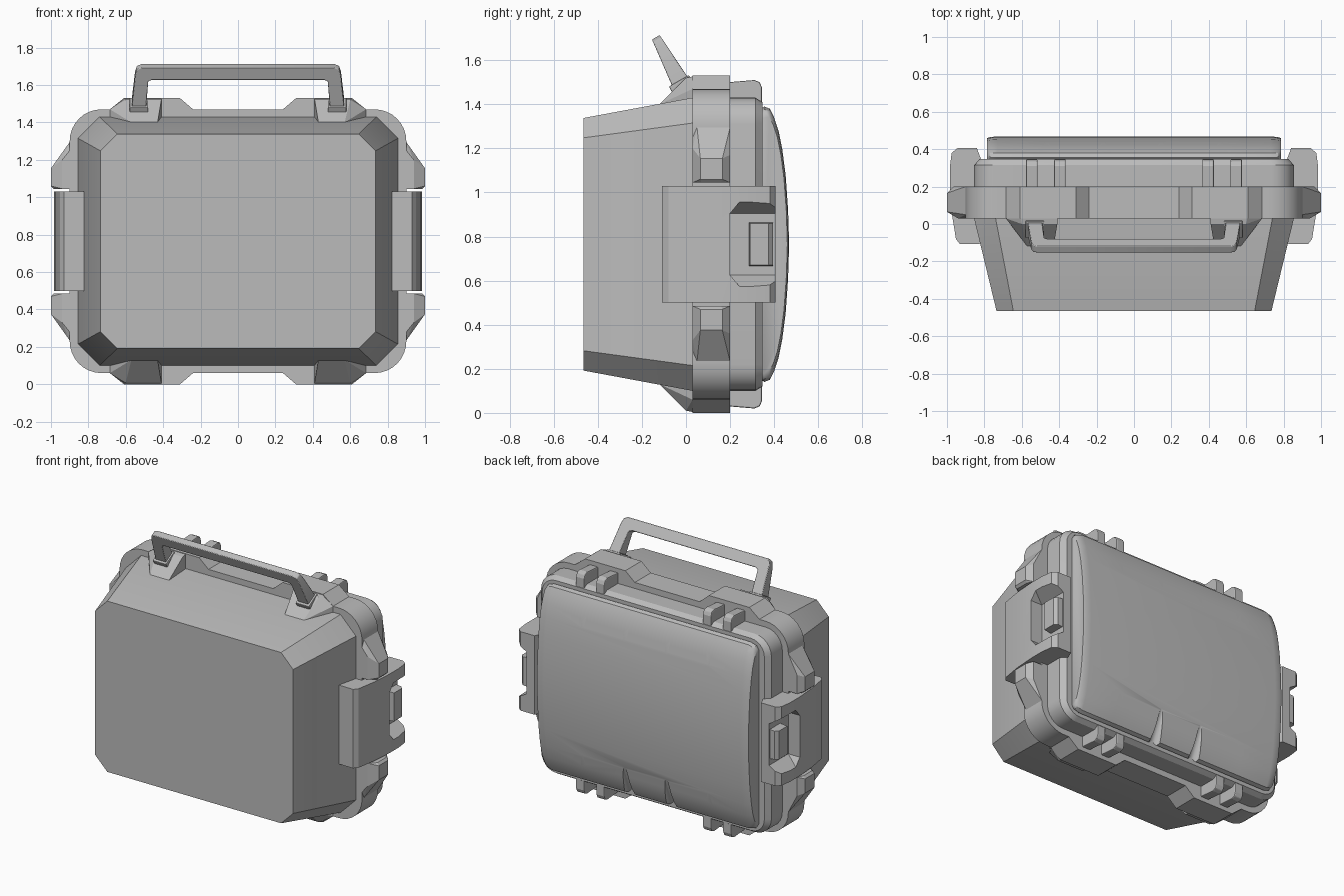
import bpy, bmesh, math
from mathutils import Vector, Matrix

cube = bpy.data.objects.get("Cube")
if cube:
    bpy.data.objects.remove(cube, do_unlink=True)

MID = 0.765  # height of the case's middle

grey = bpy.data.materials.new("matte grey")
grey.use_nodes = True
COLOUR = (0.5, 0.5, 0.5, 1)
grey.diffuse_color = COLOUR
grey.node_tree.nodes["Principled BSDF"].inputs["Base Color"].default_value = COLOUR


def finish(bm, name, bevel=0, segments=2, angle=30):
    bmesh.ops.recalc_face_normals(bm, faces=bm.faces)
    mesh = bpy.data.meshes.new(name)
    bm.to_mesh(mesh)
    bm.free()
    ob = bpy.data.objects.new(name, mesh)
    bpy.context.collection.objects.link(ob)
    mesh.materials.append(grey)
    if bevel:
        mod = ob.modifiers.new("edge rounding", 'BEVEL')
        mod.width, mod.segments, mod.limit_method = bevel, segments, 'ANGLE'
        mod.angle_limit = math.radians(angle)
    return ob


def smooth(ob, degrees=35):
    bpy.ops.object.select_all(action='DESELECT')
    ob.select_set(True)
    bpy.context.view_layer.objects.active = ob
    bpy.ops.object.shade_smooth_by_angle(angle=math.radians(degrees))


def loft(name, rings, **kw):
    """Skin a closed solid through rings of equal length."""
    bm = bmesh.new()
    loops = [[bm.verts.new(p) for p in ring] for ring in rings]
    n = len(loops[0])
    for a, b in zip(loops, loops[1:]):
        for i in range(n):
            j = (i + 1) % n
            bm.faces.new((a[i], a[j], b[j], b[i]))
    bm.faces.new(loops[0])
    bm.faces.new(loops[-1])
    return finish(bm, name, **kw)


def hull(name, points, mx=1, mz=1, **kw):
    """Convex solid, optionally mirrored across the middle in x or z."""
    bm = bmesh.new()
    for x, y, z in points:
        bm.verts.new((x * mx, y, MID + (z - MID) * mz))
    found = bmesh.ops.convex_hull(bm, input=bm.verts)
    spare = [g for g in found["geom_interior"] if isinstance(g, bmesh.types.BMVert)]
    if spare:
        bmesh.ops.delete(bm, geom=spare, context='VERTS')
    bmesh.ops.dissolve_limit(bm, angle_limit=0.02, verts=bm.verts, edges=bm.edges)
    return finish(bm, name, **kw)


def carve(ob, cutters):
    for cutter in cutters:
        cutter.hide_render = True
        mod = ob.modifiers.new("carve", 'BOOLEAN')
        mod.object, mod.solver = cutter, 'EXACT'
    bpy.context.view_layer.objects.active = ob
    for mod in list(ob.modifiers):
        bpy.ops.object.modifier_apply(modifier=mod.name)
    for cutter in cutters:
        bpy.data.objects.remove(cutter, do_unlink=True)


def mirrored(quarter):
    """Full outline from a quarter that runs from the top to the side."""
    right = quarter + [(x, -z) for x, z in reversed(quarter)]
    return right + [(-x, z) for x, z in reversed(right)]


def arc(cx, cz, r, steps):
    return [(cx + r * math.sin(a), cz + r * math.cos(a))
            for a in (math.pi / 2 * i / steps for i in range(steps + 1))]


def at_depth(outline, y):
    return [(x, y, MID + z) for x, z in outline]


def rounded(w, h, r, y, steps=6):
    return at_depth(mirrored(arc(w - r, h - r, r, steps)), y)


# Tapered shell with cut corners
smooth(loft("body_shell", [rounded(0.735, 0.573, 0.09, -0.465, 1),
                           rounded(0.855, 0.665, 0.115, 0.03, 1),
                           rounded(0.855, 0.665, 0.115, 0.1, 1)]), 20)

# Flange with raised feet along the top and bottom
flange = mirrored([(0.24, 0.705), (0.31, 0.765), (0.61, 0.765), (0.685, 0.705)]
                  + arc(0.73, 0.535, 0.17, 8))
smooth(loft("rim_flange", [at_depth(flange, 0.03), at_depth(flange, 0.2)]))

# Lid frame, stepped in at the back
smooth(loft("lid_frame", [rounded(0.855, 0.665, 0.12, 0.15),
                          rounded(0.855, 0.665, 0.12, 0.315),
                          rounded(0.825, 0.645, 0.1, 0.347)]), 30)

# Domed lid panel with pinched grooves at its upper and lower edges
half = [(0.33, 0.605), (0.355, 0.625), (0.38, 0.615), (0.4, 0.575), (0.42, 0.515),
        (0.437, 0.43), (0.452, 0.315), (0.463, 0.16)]
dome = half + [(0.468, 0)] + [(y, -z) for y, z in reversed(half)]
ends = [(-0.785, 0.94), (-0.77, 0.98), (-0.73, 1), (0.73, 1), (0.77, 0.98), (0.785, 0.94)]
panel = loft("lid_panel", [[(x, 0.33 + (y - 0.33) * s, MID + z * s) for y, z in dome]
                           for x, s in ends])
cutters = []
for x in (-0.47, -0.16, 0.15, 0.465):
    for side in (1, -1):
        base = Vector((x, 0.37, MID + 0.65 * side))
        tip = Vector((x, 0.468, MID + 0.36 * side))
        axis = tip - base
        bm = bmesh.new()
        bmesh.ops.create_cone(bm, cap_ends=True, segments=12, radius1=0.042,
                              radius2=0.001, depth=axis.length)
        turn = axis.to_track_quat('Z', 'Y').to_matrix().to_4x4()
        bm.transform(Matrix.Translation((base + tip) / 2) @ turn)
        cutters.append(finish(bm, "groove_cutter"))
carve(panel, cutters)
smooth(panel, 40)

# Hinge lugs in pairs, top and bottom
lug = [(0.19, 1.38), (0.19, 1.5), (0.31, 1.51), (0.335, 1.5), (0.345, 1.475), (0.345, 1.38)]
for mx, side in ((1, "left"), (-1, "right")):
    for mz, level in ((1, "upper"), (-1, "lower")):
        for x, place in ((0.365, "inner"), (0.515, "outer")):
            hull(f"{level}_{side}_{place}_lug",
                 [(px, y, z) for px in (x, x + 0.062) for y, z in lug],
                 mx, mz, bevel=0.006)

        # Corner guard beside the latch
        hull(f"{level}_{side}_corner_guard",
             [(0.86, 0.03, 1.3), (0.86, 0.2, 1.3), (0.9, 0.05, 1.295), (0.9, 0.2, 1.295),
              (0.86, 0.03, 1.045), (0.86, 0.2, 1.045), (0.94, 0.03, 1.2),
              (0.94, 0.03, 1.045), (0.965, 0.2, 1.17), (0.965, 0.2, 1.045),
              (1, 0.065, 1.155), (1, 0.165, 1.155), (1, 0.065, 1.06), (1, 0.165, 1.06),
              (0.985, 0.07, 1.045), (0.985, 0.16, 1.045)], mx, mz)

        # Wedge bracket in front of the flange
        hull(f"{level}_{side}_bracket",
             [(0.41, 0.05, 1.53), (0.61, 0.05, 1.53), (0.41, 0.0, 1.52),
              (0.6, 0.0, 1.52), (0.685, 0.03, 1.47), (0.685, 0.03, 1.4),
              (0.43, -0.12, 1.4), (0.57, -0.12, 1.4), (0.41, 0.03, 1.38),
              (0.5, 0.0, 1.36)], mx, mz)

    # Side latch with a flared recess open to the back
    plan = [(0.8, -0.105), (0.93, -0.108), (0.952, -0.08), (0.975, 0.06), (0.985, 0.2),
            (0.985, 0.3), (0.975, 0.38), (0.945, 0.405), (0.84, 0.405), (0.8, 0.3)]
    latch = loft(f"{side}_latch", [[(x * mx, y, z) for x, y in plan] for z in (0.5, 1.03)])
    recess = hull("recess_cutter",
                  [(x, y, MID + s * h) for s in (1, -1) for x, y, h in
                   ((1, 0.25, 0.2), (1, 0.2, 0.14), (1, 0.5, 0.2),
                    (0.9, 0.2, 0.14), (0.9, 0.5, 0.14))], mx)
    carve(latch, [recess])
    smooth(latch, 25)
    hull(f"{side}_latch_tab",
         [(x, y, MID + s * h) for s in (1, -1) for x, y, h in
          ((0.88, 0.285, 0.1), (0.88, 0.395, 0.1), (0.955, 0.29, 0.095),
           (0.955, 0.375, 0.095), (0.935, 0.395, 0.095))], mx)

    # Collar where the handle leg meets the bracket
    bm = bmesh.new()
    bmesh.ops.create_cube(bm, size=1)
    bm.transform(Matrix.Translation((0.53 * mx, -0.02, 1.485))
                 @ Matrix.Rotation(math.radians(30), 4, 'X')
                 @ Matrix.Diagonal((0.1, 0.105, 0.05, 1)))
    finish(bm, f"{side}_handle_collar", bevel=0.005)

# Leaning carry handle, thinner toward the grip; outline is (x, share of the rise)
leg = [(0.57, 0), (0.55, 0.82), (0.54, 0.95), (0.515, 1)]
inner = [(0.46, 0.7), (0.48, 0.66), (0.492, 0)]
u_shape = leg + [(-x, t) for x, t in reversed(leg)] \
    + [(-x, t) for x, t in reversed(inner)] + inner
foot, crown = Vector((0, -0.02, 1.49)), Vector((0, -0.137, 1.704))
across = Vector((0, 0.87, 0.5))
faces = [[foot.lerp(crown, t) + Vector((x, 0, 0)) + across * s * (0.042 - 0.022 * t)
          for x, t in u_shape] for s in (-1, 1)]
smooth(loft("carry_handle", faces, bevel=0.004), 30)
